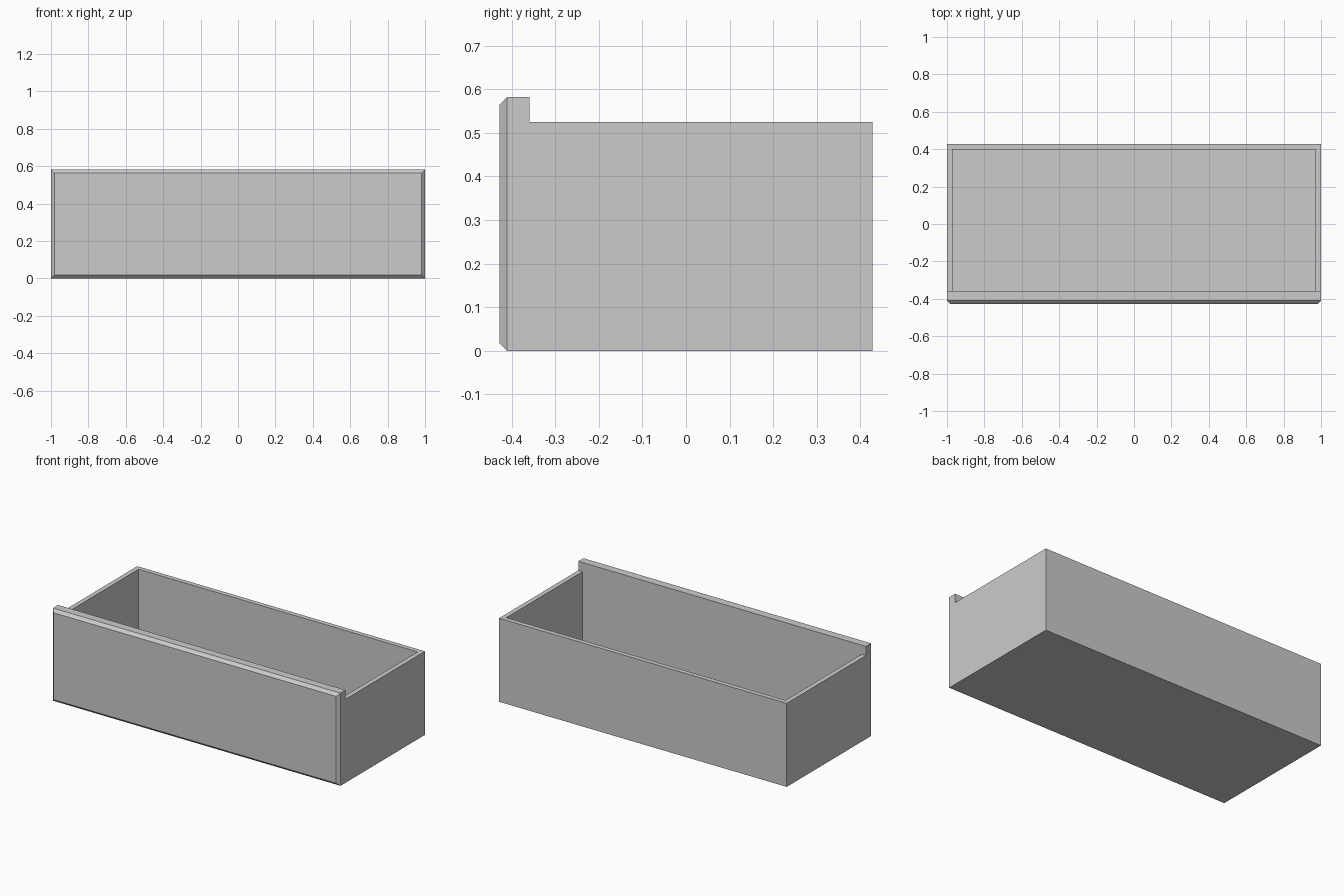
import bpy
import bmesh
from mathutils import Vector

cube = bpy.data.objects.get("Cube")
if cube:
    bpy.data.objects.remove(cube, do_unlink=True)

HALF_W, HALF_D = 1.0, 0.428
BODY_H, FRONT_H = 0.525, 0.582
PANEL_Y = -0.359         # back of the front panel
WALL, FLOOR, CHAMFER = 0.03, 0.06, 0.018

grey = bpy.data.materials.new("plain grey")
grey.use_nodes = True
colour = (0.6, 0.6, 0.6, 1.0)
grey.diffuse_color = colour
grey.node_tree.nodes["Principled BSDF"].inputs["Base Color"].default_value = colour


def add_box(name, low, high, chamfer_front=0.0):
    """Box between two corners, optionally with a chamfered front face."""
    low, high = Vector(low), Vector(high)
    bm = bmesh.new()
    bmesh.ops.create_cube(bm, size=1.0)
    bmesh.ops.scale(bm, vec=high - low, verts=bm.verts)
    bmesh.ops.translate(bm, vec=(low + high) / 2, verts=bm.verts)
    if chamfer_front:
        bm.normal_update()
        front = min(bm.faces, key=lambda f: f.normal.y)
        bmesh.ops.bevel(bm, geom=list(front.edges), offset=chamfer_front,
                        segments=1, affect='EDGES')
    mesh = bpy.data.meshes.new(name)
    bm.to_mesh(mesh)
    bm.free()
    mesh.materials.append(grey)
    obj = bpy.data.objects.new(name, mesh)
    bpy.context.collection.objects.link(obj)
    return obj


# Front panel, taller than the body, with a chamfered face
add_box("front_panel", (-HALF_W, -HALF_D, 0), (HALF_W, PANEL_Y, FRONT_H), CHAMFER)

# Tray: thick floor, two sides and back in one piece, open at the top and front
tray = add_box("drawer_tray", (-HALF_W, PANEL_Y, 0), (HALF_W, HALF_D, BODY_H))
cutter = add_box("tray_cutter", (WALL - HALF_W, PANEL_Y - 0.1, FLOOR),
                 (HALF_W - WALL, HALF_D - WALL, BODY_H + 0.1))
cutter.hide_render = True

hollow = tray.modifiers.new("hollow", 'BOOLEAN')
hollow.operation = 'DIFFERENCE'
hollow.solver = 'EXACT'
hollow.object = cutter
bpy.context.view_layer.objects.active = tray
bpy.ops.object.modifier_apply(modifier=hollow.name)
bpy.data.objects.remove(cutter, do_unlink=True)
